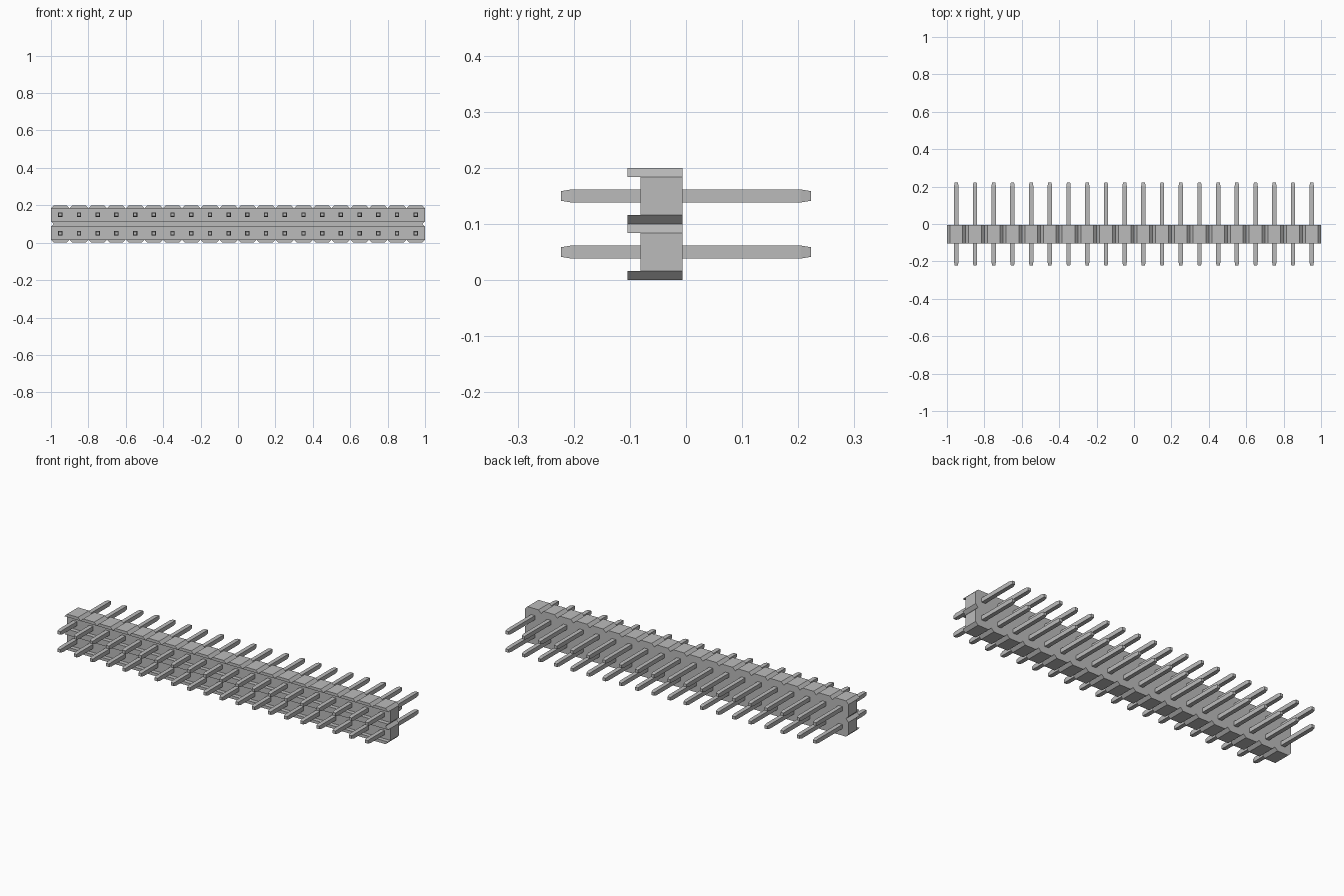
import bpy
import bmesh

COLS, ROWS, PITCH = 20, 2, 0.1
CHAMFER = 0.016                                   # corner cut on each cell
BACK, WEB, FRONT = -0.006, -0.081, -0.104         # depths of the housing
PIN_END, PIN_TAPER = 0.223, 0.019
PIN_HALF, TIP_HALF = 0.0117, 0.0085
HALF_X, TOP = COLS * PITCH / 2, ROWS * PITCH

if "Cube" in bpy.data.objects:
    bpy.data.objects.remove(bpy.data.objects["Cube"], do_unlink=True)

grey = bpy.data.materials.new("light grey")
grey.use_nodes = True
grey.diffuse_color = (0.5, 0.5, 0.5, 1)
grey.node_tree.nodes["Principled BSDF"].inputs["Base Color"].default_value = (0.5, 0.5, 0.5, 1)


def make_object(name, bm):
    bmesh.ops.recalc_face_normals(bm, faces=bm.faces[:])
    mesh = bpy.data.meshes.new(name)
    bm.to_mesh(mesh)
    bm.free()
    mesh.materials.append(grey)
    obj = bpy.data.objects.new(name, mesh)
    bpy.context.collection.objects.link(obj)
    return obj


def notched_edge(z, tip):
    """Left-to-right edge of chamfered cells; notch tips lie at height tip."""
    points = [(-HALF_X, tip)]
    for i in range(COLS):
        x = -HALF_X + i * PITCH
        points += [(x + CHAMFER, z), (x + PITCH - CHAMFER, z), (x + PITCH, tip)]
    return points


# Housing outline: notched top and bottom, one notch at each end between rows
bottom = notched_edge(0, CHAMFER)
top = notched_edge(TOP, TOP - CHAMFER)[::-1]
waist = [(HALF_X, PITCH - CHAMFER), (HALF_X - CHAMFER, PITCH), (HALF_X, PITCH + CHAMFER)]
left_waist = [(-x, z) for x, z in reversed(waist)]
outline = bottom + waist + top + left_waist

# Housing: solid slab, then the ribs above and below each row pushed forward
bm = bmesh.new()
back = bm.faces.new([bm.verts.new((x, BACK, z)) for x, z in outline])
slab = bmesh.ops.extrude_face_region(bm, geom=[back], use_keep_orig=True)
bmesh.ops.translate(bm, verts=[g for g in slab["geom"] if isinstance(g, bmesh.types.BMVert)],
                    vec=(0, WEB - BACK, 0))


def front_faces():
    return [f for f in bm.faces if all(abs(v.co.y - WEB) < 1e-5 for v in f.verts)]


for row in range(ROWS):
    for z in (row * PITCH + CHAMFER, (row + 1) * PITCH - CHAMFER):
        faces = front_faces()
        geom = set(faces)
        for f in faces:
            geom.update(f.verts)
            geom.update(f.edges)
        bmesh.ops.bisect_plane(bm, geom=list(geom), dist=1e-5,
                               plane_co=(0, 0, z), plane_no=(0, 0, 1))


def is_rib(face):
    z = face.calc_center_median().z % PITCH
    return z < CHAMFER or z > PITCH - CHAMFER


ribs = [f for f in front_faces() if is_rib(f)]
pushed = bmesh.ops.extrude_face_region(bm, geom=ribs)
bmesh.ops.translate(bm, verts=[g for g in pushed["geom"] if isinstance(g, bmesh.types.BMVert)],
                    vec=(0, FRONT - WEB, 0))
bmesh.ops.dissolve_limit(bm, angle_limit=0.01, verts=bm.verts[:], edges=bm.edges[:])
make_object("housing", bm)

# Pins: square bar with tapered ends, repeated along both directions
bm = bmesh.new()
stations = [(-PIN_END, TIP_HALF), (-PIN_END + PIN_TAPER, PIN_HALF),
            (PIN_END - PIN_TAPER, PIN_HALF), (PIN_END, TIP_HALF)]
corners = [(-1, -1), (1, -1), (1, 1), (-1, 1)]
rings = [[bm.verts.new((h * sx, y, h * sz)) for sx, sz in corners] for y, h in stations]
for a, b in zip(rings, rings[1:]):
    for i in range(4):
        j = (i + 1) % 4
        bm.faces.new((a[i], a[j], b[j], b[i]))
bm.faces.new(rings[0])
bm.faces.new(rings[-1])
pins = make_object("contact_pins", bm)
pins.location = (-HALF_X + PITCH / 2, 0, PITCH / 2)

for name, count, step in (("columns", COLS, (PITCH, 0, 0)), ("rows", ROWS, (0, 0, PITCH))):
    array = pins.modifiers.new(name, "ARRAY")
    array.count = count
    array.use_relative_offset = False
    array.use_constant_offset = True
    array.constant_offset_displace = step
